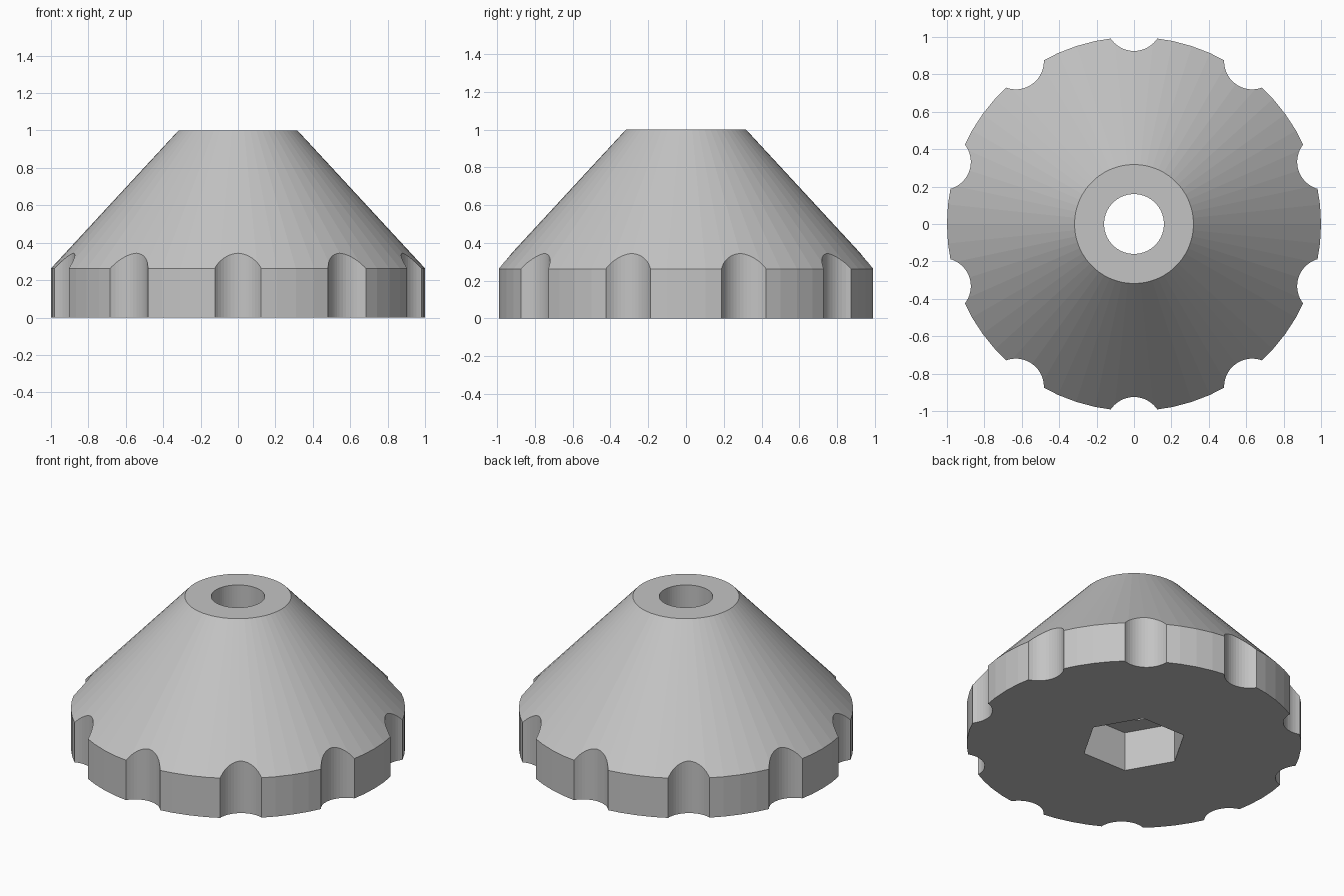
import bpy, bmesh, math
from mathutils import Matrix

if "Cube" in bpy.data.objects:
    bpy.data.objects.remove(bpy.data.objects["Cube"], do_unlink=True)

SEGMENTS = 60
RIM_HEIGHT = 0.263
NOTCH_COUNT = 10

grey = bpy.data.materials.new("light grey")
grey.use_nodes = True
grey.diffuse_color = (0.55, 0.55, 0.55, 1)
grey.node_tree.nodes["Principled BSDF"].inputs["Base Color"].default_value = grey.diffuse_color


def add_object(name, bm):
    mesh = bpy.data.meshes.new(name)
    bmesh.ops.recalc_face_normals(bm, faces=bm.faces)
    bm.to_mesh(mesh)
    bm.free()
    mesh.materials.append(grey)
    obj = bpy.data.objects.new(name, mesh)
    bpy.context.collection.objects.link(obj)
    return obj


def add_prism(bm, radius, bottom, top, sides, x=0.0, y=0.0, turn=0.0):
    place = Matrix.Translation((x, y, (bottom + top) / 2)) @ Matrix.Rotation(turn, 4, "Z")
    bmesh.ops.create_cone(bm, cap_ends=True, segments=sides, radius1=radius,
                          radius2=radius, depth=top - bottom, matrix=place)


def ring(bm, radius, z):
    angles = [math.tau * i / SEGMENTS for i in range(SEGMENTS)]
    return [bm.verts.new((radius * math.cos(a), radius * math.sin(a), z)) for a in angles]


# Knob body: straight rim below a truncated cone
bm = bmesh.new()
rings = [ring(bm, r, z) for r, z in ((1, 0), (1, RIM_HEIGHT), (0.318, 1))]
for low, high in zip(rings, rings[1:]):
    for i in range(SEGMENTS):
        j = (i + 1) % SEGMENTS
        bm.faces.new((low[i], low[j], high[j], high[i]))
bm.faces.new(rings[0])
bm.faces.new(rings[-1])
knob = add_object("knob_body", bm)

# Finger notches around the rim
bm = bmesh.new()
for i in range(NOTCH_COUNT):
    a = math.pi / 2 + math.tau * i / NOTCH_COUNT
    add_prism(bm, 0.15, -0.1, 0.8, 48, 1.075 * math.cos(a), 1.075 * math.sin(a), a)
notches = add_object("notch_cutter", bm)

# Hexagonal nut pocket underneath
bm = bmesh.new()
add_prism(bm, 0.317, -0.1, 0.26, 6)
# The primitive may start on either axis, so put one corner on +x
bm.verts.ensure_lookup_table()
corner = bm.verts[0].co
bmesh.ops.rotate(bm, verts=bm.verts, cent=(0, 0, 0),
                 matrix=Matrix.Rotation(-math.atan2(corner.y, corner.x), 3, "Z"))
pocket = add_object("nut_pocket_cutter", bm)

# Bolt hole through the middle
bm = bmesh.new()
add_prism(bm, 0.16, -0.2, 1.2, SEGMENTS)
bore = add_object("bolt_hole_cutter", bm)

# Cut the body and discard the cutters
bpy.context.view_layer.objects.active = knob
for cutter in (notches, pocket, bore):
    cutter.hide_render = True
    cut = knob.modifiers.new(cutter.name, "BOOLEAN")
    cut.operation = "DIFFERENCE"
    cut.solver = "EXACT"
    cut.object = cutter
    bpy.ops.object.modifier_apply(modifier=cut.name)
    bpy.data.objects.remove(cutter, do_unlink=True)
